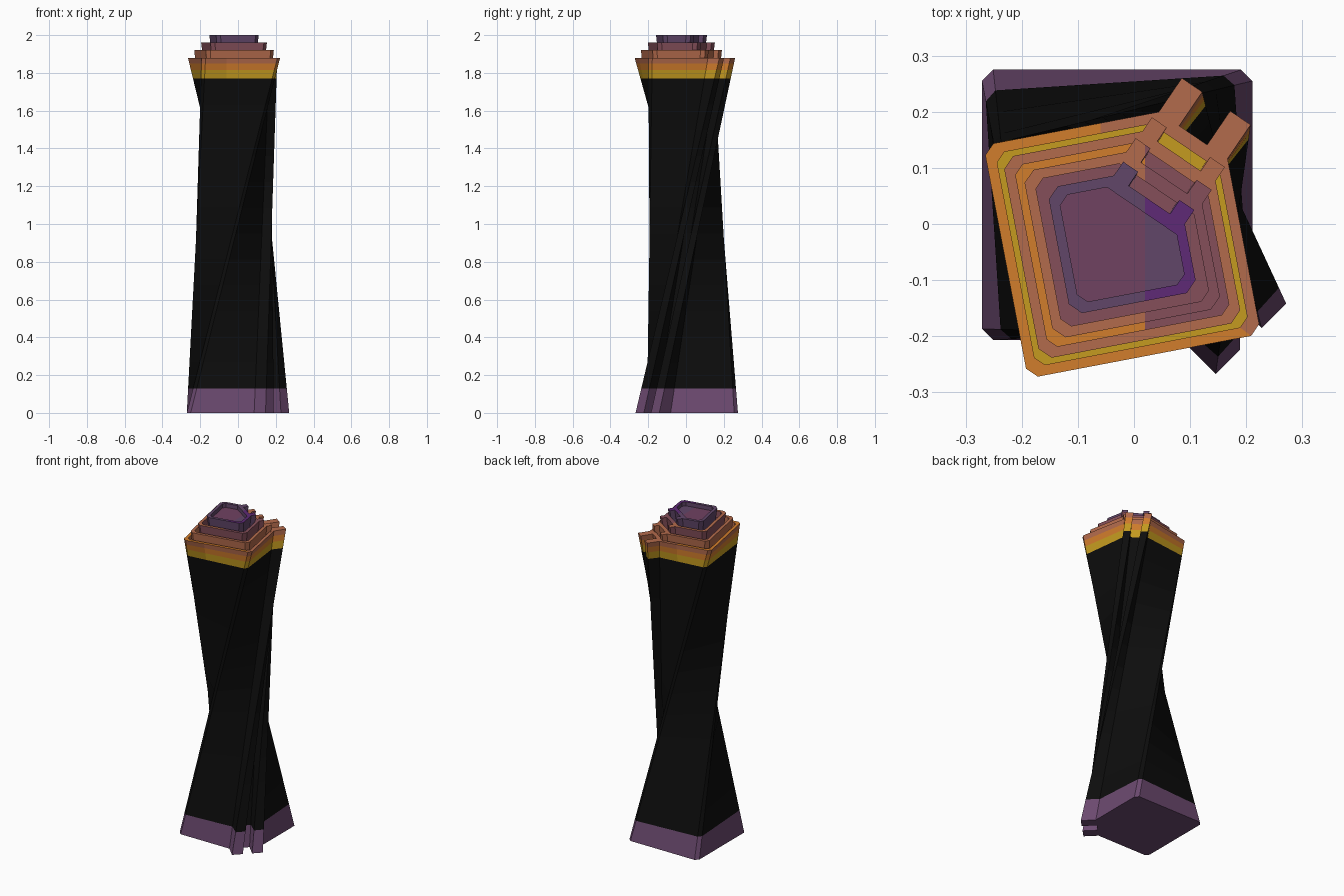
import bpy, bmesh, math
from mathutils import Vector

if "Cube" in bpy.data.objects:
    bpy.data.objects.remove(bpy.data.objects["Cube"])

COLOURS = {
    "dusk purple": (0.150, 0.068, 0.162), "black": (0.004, 0.004, 0.004),
    "yellow": (0.560, 0.330, 0.014), "orange": (0.640, 0.205, 0.025),
    "copper": (0.450, 0.145, 0.072), "mauve": (0.235, 0.078, 0.102),
    "plum": (0.162, 0.054, 0.120), "slate violet": (0.120, 0.062, 0.141),
    "bright violet": (0.112, 0.023, 0.180),
}
NAMES = list(COLOURS)
MATS = []
for n, c in COLOURS.items():
    m = bpy.data.materials.new(n)
    m.diffuse_color = (*c, 1)
    m.use_nodes = True
    m.node_tree.nodes["Principled BSDF"].inputs["Base Color"].default_value = m.diffuse_color
    MATS.append(m)


def outline(cx, cy, angle, h, d, length, width, s):
    """Square with small chamfers; one corner is cut off and carries two prongs."""
    hl = math.sqrt(2) * h - d
    k = math.sqrt(0.5)

    def diag(e, t):
        return ((e - t) * k, (e + t) * k)
    e2, i = d + length, hl - width
    pts = [(h, -h + s), diag(d, -hl), diag(e2, -hl), diag(e2, -i), diag(d, -i),
           diag(d, i), diag(e2, i), diag(e2, hl), diag(d, hl),
           (-h + s, h), (-h, h - s), (-h, -h + s), (-h + s, -h), (h - s, -h)]
    a = math.radians(angle)
    ca, sa = math.cos(a), math.sin(a)
    return [Vector((cx + u * ca - v * sa, cy + u * sa + v * ca)) for u, v in pts]


def loft(name, rings, rule, cuts=()):
    """Skin through (z, outline) rings, cap both ends, colour faces by rule."""
    bm = bmesh.new()
    loops = [[bm.verts.new((p.x, p.y, z)) for p in pts] for z, pts in rings]
    n = len(loops[0])
    for a, b in zip(loops, loops[1:]):
        for i in range(n):
            j = (i + 1) % n
            bm.faces.new((a[i], a[j], b[j], b[i]))
    bm.faces.new(loops[0][::-1])
    bm.faces.new(loops[-1])
    bmesh.ops.remove_doubles(bm, verts=bm.verts[:], dist=0.0002)
    for x in cuts:
        bmesh.ops.bisect_plane(bm, geom=bm.verts[:] + bm.edges[:] + bm.faces[:],
                               plane_co=(x, 0, 0), plane_no=(1, 0, 0))
    bmesh.ops.recalc_face_normals(bm, faces=bm.faces[:])
    for f in bm.faces:
        f.material_index = NAMES.index(rule(f.calc_center_median(), f.normal))
    me = bpy.data.meshes.new(name)
    bm.to_mesh(me)
    bm.free()
    for m in MATS:
        me.materials.append(m)
    ob = bpy.data.objects.new(name, me)
    bpy.context.collection.objects.link(ob)
    return ob


# Base and crown sections; straight lines between them make the twist
CX, CY, TURN, RIM = -0.021, -0.028, 10.8, 1.88
BASE = outline(-0.03, 0.034, -90, 0.241, 0.252, 0.085, 0.062, 0.02)
CROWN = outline(CX, CY, TURN, 0.2115, 0.225, 0.073, 0.044, 0.018)


def section(z):
    return [a.lerp(b, z / RIM) for a, b in zip(BASE, CROWN)]


# Twisted shaft
levels = [0, 0.13] + [0.13 + 1.64 * i / 12 for i in range(1, 13)]
loft("twisted_shaft", [(z, section(z)) for z in levels],
     lambda c, n: "dusk purple" if c.z < 0.13 else "black")


# Banded crown with a hollow rim
def crown_rule(c, n):
    if n.z > 0.7 and c.z > 1.87:
        return "orange" if c.x < -0.06 or c.y < -0.2 else "copper"
    if abs(n.z) > 0.7 or c.z < 1.815:
        return "yellow"
    return "orange" if c.z < 1.85 else "copper"


def inner(h, d):
    return outline(CX, CY, TURN, h, d, 0, 0.03, 0.016)


pit = inner(0.193, 0.2)
loft("crown_rim", [(z, section(z)) for z in (1.77, 1.815, 1.85, 1.88)]
     + [(1.88, pit), (1.82, pit)], crown_rule, cuts=(-0.06,))


# Stepped hollow tiers: half size, cut distance, bottom, top, floor, colours
# (left rim, right rim, wall, left floor, right floor)
TIERS = [
    ("lower_tier", 0.183, 0.180, 1.82, 1.92, 1.88,
     ("copper", "copper", "copper", "orange", "mauve")),
    ("middle_tier", 0.152, 0.133, 1.88, 1.96, 1.92,
     ("copper", "mauve", "mauve", "mauve", "mauve")),
    ("upper_tier", 0.115, 0.086, 1.92, 2.00, 1.975,
     ("slate violet", "bright violet", "slate violet", "plum", "slate violet")),
]
for name, h, d, z0, z1, zf, cols in TIERS:
    def rule(c, n, z1=z1, cols=cols):
        right = c.x > 0.02
        if n.z > 0.7:
            top = c.z > z1 - 0.005
            return cols[(0 if top else 3) + right * 1]
        return cols[2]
    foot = outline(CX, CY, TURN, h - 0.008, d - 0.008, 0.028, 0.03, 0.02)
    lip = outline(CX, CY, TURN, h, d, 0.03, 0.032, 0.02)
    well = inner(h - 0.018, d - 0.024)
    loft(name, [(z0, foot), (z1, lip), (z1, well), (zf, well)], rule, cuts=(0.02,))
